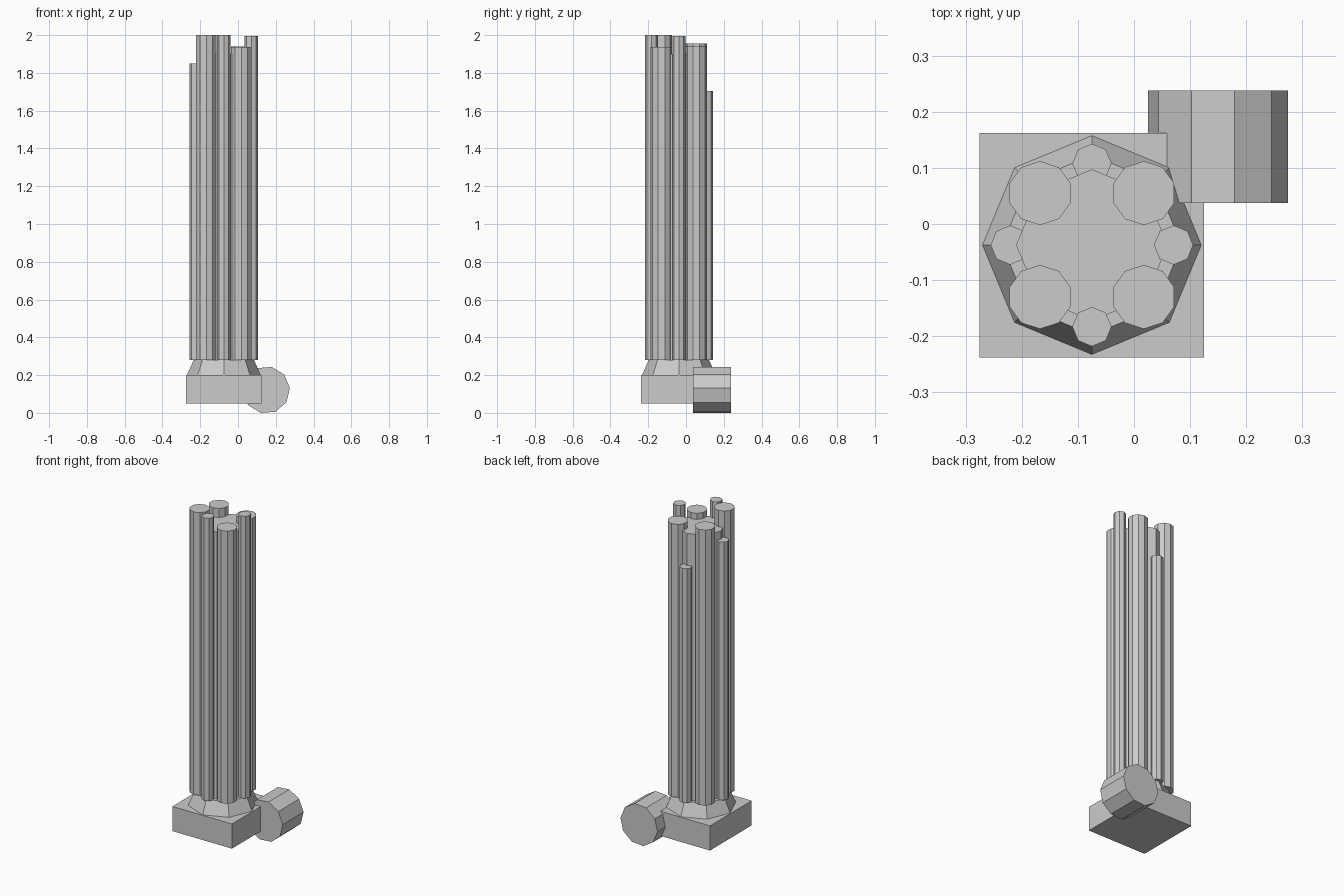
import bpy
import bmesh
from math import sin, cos, radians, pi
from mathutils import Matrix

if "Cube" in bpy.data.objects:
    bpy.data.objects.remove(bpy.data.objects["Cube"])

CX, CY = -0.075, -0.0375  # axis of the standing pillar


def prism(name, sides, r0, r1, length, matrix, phase=90):
    """Flat-faced prism or frustum along local z, starting at local z = 0."""
    bm = bmesh.new()
    rings = []
    for r, z in ((r0, 0), (r1, length)):
        rings.append([bm.verts.new((r * cos(radians(phase) + 2 * pi * i / sides),
                                    r * sin(radians(phase) + 2 * pi * i / sides), z))
                      for i in range(sides)])
    low, high = rings
    bm.faces.new(low[::-1])
    bm.faces.new(high)
    for i in range(sides):
        j = (i + 1) % sides
        bm.faces.new((low[i], low[j], high[j], high[i]))
    bm.transform(matrix)
    mesh = bpy.data.meshes.new(name)
    bm.to_mesh(mesh)
    bm.free()
    obj = bpy.data.objects.new(name, mesh)
    bpy.context.collection.objects.link(obj)
    return obj


def upright(name, sides, r0, r1, dx, dy, z0, z1):
    return prism(name, sides, r0, r1, z1 - z0,
                 Matrix.Translation((CX + dx, CY + dy, z0)))


# Square plinth
bpy.ops.mesh.primitive_cube_add(size=1, location=(CX, CY, 0.125))
plinth = bpy.context.object
plinth.name = "plinth"
plinth.scale = (0.4, 0.4, 0.15)

# Tapered octagonal base and central core
upright("tapered_base", 8, 0.195, 0.16, 0, 0, 0.2, 0.28)
upright("core_shaft", 8, 0.135, 0.135, 0, 0, 0.28, 1.9)

# Four thick shafts on the diagonals, broken at different heights
D = 0.0925
for name, sx, sy, top in (("front_left", -1, -1, 2.0), ("front_right", 1, -1, 1.937),
                          ("back_left", -1, 1, 1.955), ("back_right", 1, 1, 1.94)):
    upright("thick_shaft_" + name, 10, 0.057, 0.057, sx * D, sy * D, 0.28, top)

# Four thin shafts on the axes
S = 0.1455
for name, sx, sy, top in (("front", 0, -1, 2.0), ("right", 1, 0, 1.995),
                          ("back", 0, 1, 1.705), ("left", -1, 0, 1.85)):
    upright("thin_shaft_" + name, 8, 0.035, 0.035, sx * S, sy * S, 0.28, top)

# Fallen drum lying along y (local z -> -y, local y -> z)
prism("fallen_drum", 10, 0.125, 0.125, 0.2,
      Matrix.Translation((0.15, 0.2375, 0.1215)) @ Matrix.Rotation(pi / 2, 4, 'X'),
      phase=4.5)
